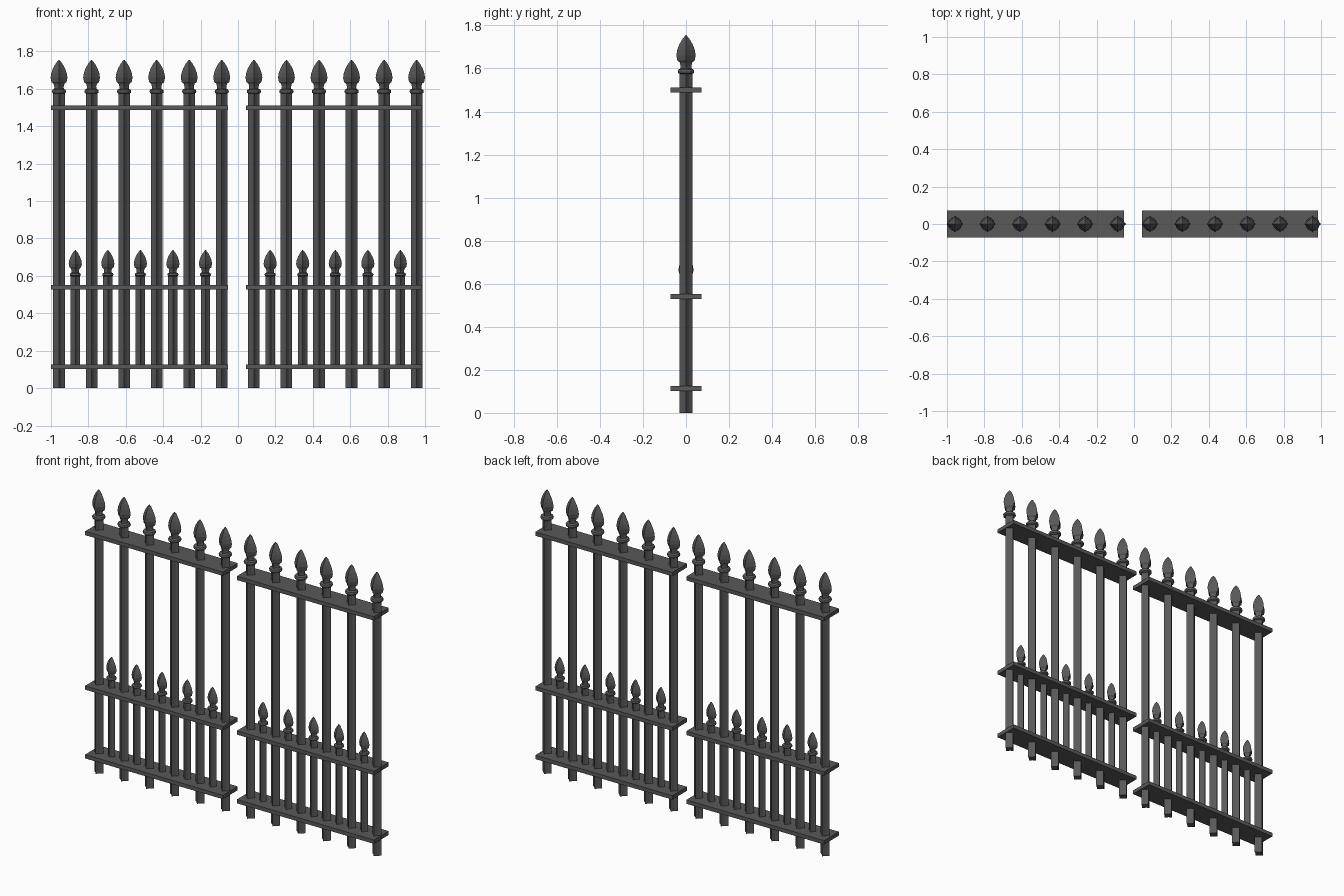
import bpy, bmesh
from math import sin, cos, pi

if "Cube" in bpy.data.objects:
    bpy.data.objects.remove(bpy.data.objects["Cube"])

iron = bpy.data.materials.new("dark_iron")
iron.diffuse_color = (0.1, 0.1, 0.1, 1)
iron.use_nodes = True
iron.node_tree.nodes["Principled BSDF"].inputs["Base Color"].default_value = iron.diffuse_color


def finish(name, bm):
    bmesh.ops.recalc_face_normals(bm, faces=bm.faces)
    me = bpy.data.meshes.new(name)
    bm.to_mesh(me)
    bm.free()
    me.materials.append(iron)
    ob = bpy.data.objects.new(name, me)
    bpy.context.collection.objects.link(ob)
    return ob


def loft(bm, x, profile, sides, inner=1.0):
    """Stack rings of (z, radius); odd points are pulled in by 'inner'."""
    rings = []
    for z, r in profile:
        ring = []
        for i in range(sides):
            a = 2 * pi * i / sides
            k = r * (inner if i % 2 else 1)
            ring.append(bm.verts.new((x + k * cos(a), k * sin(a), z)))
        rings.append(ring)
    for lo, hi in zip(rings, rings[1:]):
        for i in range(sides):
            j = (i + 1) % sides
            bm.faces.new((lo[i], lo[j], hi[j], hi[i]))
    bm.faces.new(rings[0][::-1])
    bm.faces.new(rings[-1])


# spear head and collar profiles, heights measured from the bar top
HEAD = [(0.015, 0.026), (0.032, 0.025), (0.048, 0.029), (0.056, 0.040),
        (0.080, 0.045), (0.105, 0.041), (0.130, 0.032), (0.155, 0.018), (0.175, 0.002)]
COLLAR = [(-0.006, 0.028), (-0.001, 0.036), (0.008, 0.038), (0.015, 0.035), (0.020, 0.026)]


def picket(name, x, z0, z1, r, s):
    bm = bmesh.new()
    loft(bm, x, [(z0, r), (z1 + 0.01 * s, r)], 8, 0.62)            # ribbed bar
    loft(bm, x, [(z1 + z * s, k * s) for z, k in COLLAR], 12)      # collar
    loft(bm, x, [(z1 + z * s, k * s) for z, k in HEAD], 8, 0.66)   # spear head
    finish(name, bm)


def rail(name, x0, x1, z):
    bm = bmesh.new()
    bmesh.ops.create_cube(bm, size=1)
    for v in bm.verts:
        v.co.x = (x0 + x1) / 2 + v.co.x * (x1 - x0)
        v.co.y *= 0.145
        v.co.z = z + v.co.z * 0.024
    finish(name, bm)


STEP = 0.174
for side, start, x0, x1 in (("left", -0.957, -1.0, -0.053), ("right", 0.085, 0.043, 0.985)):
    # rails
    for label, z in (("bottom", 0.113), ("middle", 0.54), ("top", 1.50)):
        rail(f"{side}_{label}_rail", x0, x1, z)
    # tall pickets
    for i in range(6):
        picket(f"{side}_tall_picket_{i + 1}", start + i * STEP, 0, 1.58, 0.031, 1.0)
    # short pickets between the tall ones
    for i in range(5):
        picket(f"{side}_short_picket_{i + 1}", start + (i + 0.5) * STEP, 0.11, 0.602, 0.025, 0.78)
